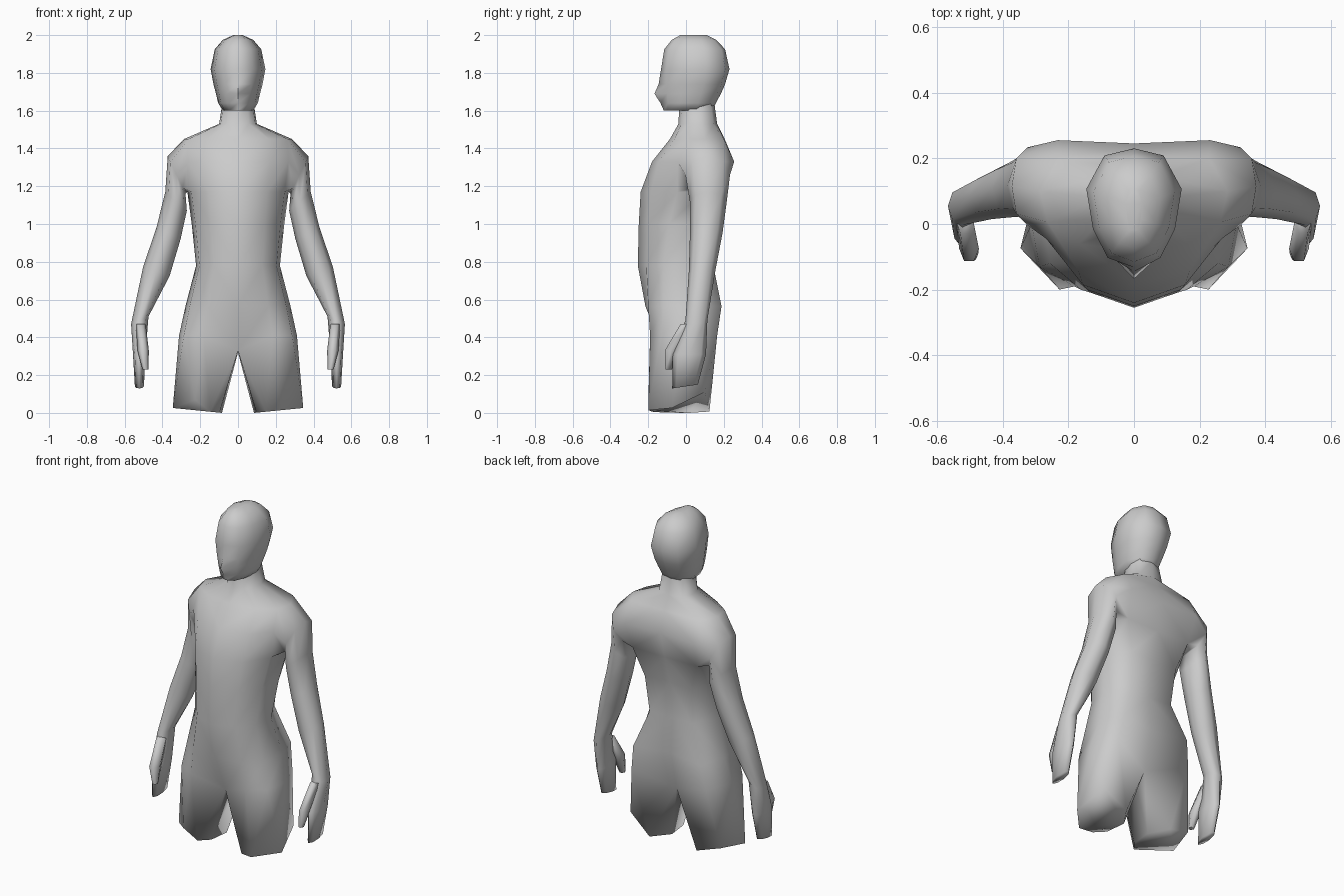
import bpy, bmesh, math

if "Cube" in bpy.data.objects:
    bpy.data.objects.remove(bpy.data.objects["Cube"])

SKIN = bpy.data.materials.new("plain grey")
SKIN.diffuse_color = (0.6, 0.6, 0.6, 1)
SKIN.use_nodes = True
SKIN.node_tree.nodes["Principled BSDF"].inputs["Base Color"].default_value = SKIN.diffuse_color


def finish(name, bm, mirror=True, angle=75):
    bmesh.ops.recalc_face_normals(bm, faces=bm.faces)
    me = bpy.data.meshes.new(name)
    bm.to_mesh(me)
    bm.free()
    me.materials.append(SKIN)
    ob = bpy.data.objects.new(name, me)
    bpy.context.collection.objects.link(ob)
    bpy.ops.object.select_all(action='DESELECT')
    ob.select_set(True)
    bpy.context.view_layer.objects.active = ob
    bpy.ops.object.shade_smooth_by_angle(angle=math.radians(angle))
    if mirror:
        mod = ob.modifiers.new("mirror", 'MIRROR')
        mod.use_clip = True
        mod.merge_threshold = 0.001
        bpy.ops.object.modifier_apply(modifier=mod.name)
    return ob


def bridge(bm, a, b):
    for i in range(len(a)):
        j = (i + 1) % len(a)
        bm.faces.new((a[i], a[j], b[j], b[i]))


def limb_ring(bm, x, y, z, rx, ry, dz, n=8):
    """Tilted oval, starting at the front inner side."""
    out = []
    for i in range(n):
        p = (i - 1) * math.tau / n
        out.append(bm.verts.new((x - rx * math.cos(p), y + ry * math.sin(p),
                                 z - dz * math.cos(p))))
    return out


# Half torso rows: height, half width, then depth of the front centre,
# chest, front side, side, back and back centre columns
bm = bmesh.new()
grid = []
for z, w, *depths in [
    (.41, .312, -.12, -.19, -.13, .0, .165, .09),
    (.565, .278, -.215, -.2, -.12, .03, .188, .145),
    (.78, .222, -.255, -.21, -.12, .0, .145, .13),
    (1.0, .245, -.25, -.2, -.09, .04, .17, .155),
    (1.17, .268, -.24, -.185, -.045, .09, .205, .205),
    (1.33, .29, -.18, -.145, -.045, .1, .255, .245),
    (1.45, .285, -.085, -.06, .005, .1, .2, .205),
    (1.53, .1, -.04, -.025, .02, .08, .145, .165),
    (1.64, .083, -.035, -.02, .02, .07, .13, .15),
]:
    back = .64 if .7 < z < 1.1 else .8
    spread = (0, .58, .92, 1, back, 0)
    grid.append([bm.verts.new((w * u, y, z - (.08 if z < .5 and u == 0 else 0)))
                 for u, y in zip(spread, depths)])
bm.verts.remove(grid[5][3])
grid[5][3] = None
for a, b in zip(grid, grid[1:]):
    for i in range(5):
        q = (a[i], a[i + 1], b[i + 1], b[i])
        if all(v is not None for v in q):
            bm.faces.new(q)

# Arm grown out of the shoulder opening, ending in a flat mitten hand
lo, mid, hi = grid[4], grid[5], grid[6]
ring = [lo[2], lo[3], lo[4], mid[4], hi[4], hi[3], hi[2], mid[2]]
for spec in [
    (.325, .115, 1.26, .047, .118, .10),
    (.328, .118, 1.12, .057, .098, .05),
    (.368, .107, .95, .064, .086, .03),
    (.432, .085, .75, .070, .070, .025),
    (.520, .055, .49, .046, .058, -.02),
    (.523, .018, .31, .033, .088, 0),
    (.522, -.005, .14, .024, .068, 0),
]:
    nxt = limb_ring(bm, *spec)
    bridge(bm, ring, nxt)
    ring = nxt
for v in ring:
    v.co.z += (v.co.y + .07) * .15 - .01
bm.faces.new(ring)

# Thigh stump, its end rising slightly towards the outside
top = grid[0] + [bm.verts.new((0, 0, .32))]
stump = []
for deg in (210, 240, 275, 345, 50, 115, 165):
    a = math.radians(deg)
    x = .215 + .135 * math.cos(a)
    stump.append(bm.verts.new((x, -.03 + .17 * math.sin(a), .1 * (x - .085))))
bridge(bm, top, stump)
bm.faces.new(stump)
body = finish("body", bm, angle=180)

# The two stumps are cut differently: one rises at the outer back, one in front
for v in body.data.vertices:
    x, y, z = v.co
    if z < .05 and abs(x) < .4:
        if x > .2 and y > .05:
            v.co.z = .11
        elif x < -.2 and y < -.15:
            v.co.z = .07
        elif x < -.25 and y > .05:
            v.co.z = .05

# Thumb
bm = bmesh.new()
ring = None
for spec in [(.515, .01, .47, .026, .045, 0), (.502, -.075, .33, .03, .043, 0),
             (.490, -.092, .23, .016, .02, 0)]:
    nxt = limb_ring(bm, *spec, n=6)
    if ring:
        bridge(bm, ring, nxt)
    else:
        bm.faces.new(nxt)
    ring = nxt
bm.faces.new(ring)
finish("thumb", bm)

# Head: rings of height, front, back and half width, with a nose bump
bm = bmesh.new()
outline = [(0, 0), (.55, .08), (.86, .32), (1, .66), (.62, .94), (0, 1)]
ring = None
for z, yf, yb, w in [
    (1.602, -.118, .14, .082), (1.64, -.118, .158, .105),
    (1.69, -.125, .185, .117), (1.74, -.128, .207, .13),
    (1.82, -.132, .23, .145), (1.925, -.115, .207, .123),
    (1.975, -.075, .16, .08), (2.0, -.03, .11, .025),
]:
    nose = max(0, .042 - abs(z - 1.69) * .5)
    half = [(w * u, yf + (yb - yf) * t, z) for u, t in outline]
    half[0] = (0, yf - nose, z)
    pts = half + [(-x, y, h) for x, y, h in half[-2:0:-1]]
    nxt = [bm.verts.new(p) for p in pts]
    if ring:
        bridge(bm, ring, nxt)
    else:
        bm.faces.new(nxt)
    ring = nxt
bm.faces.new(ring)
finish("head", bm, mirror=False)
